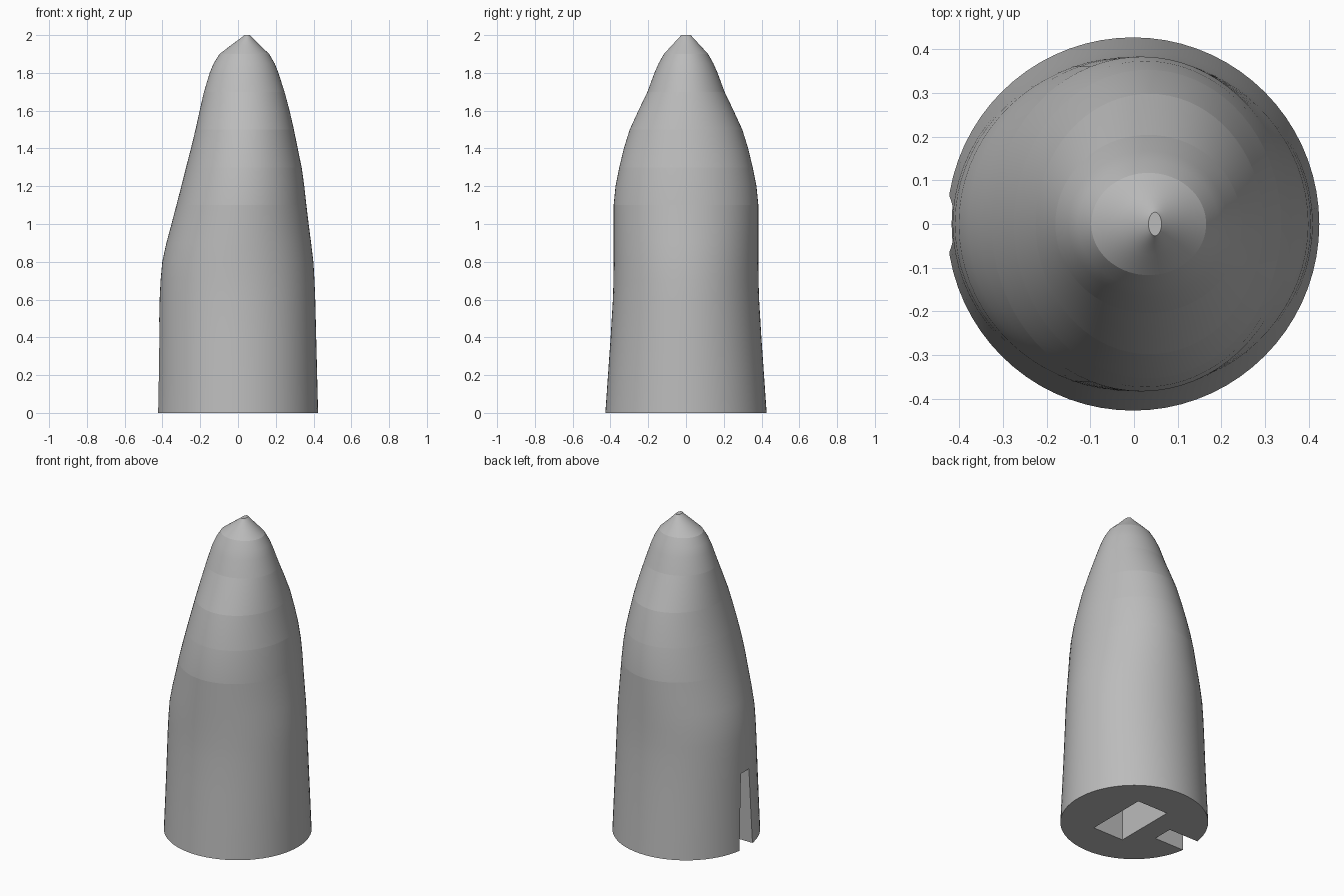
import bpy, bmesh
from math import cos, sin, pi, radians

cube = bpy.data.objects.get("Cube")
if cube:
    bpy.data.objects.remove(cube, do_unlink=True)

grey = bpy.data.materials.new("plain grey")
grey.use_nodes = True
GREY = (0.5, 0.5, 0.5, 1)
grey.diffuse_color = GREY
grey.node_tree.nodes["Principled BSDF"].inputs["Base Color"].default_value = GREY


def loft(name, rings, crease=()):
    """Skin a closed solid through rings of points, with creases at some rings."""
    bm = bmesh.new()
    loops = [[bm.verts.new(p) for p in ring] for ring in rings]
    count = len(loops[0])
    for low, high in zip(loops, loops[1:]):
        for i in range(count):
            j = (i + 1) % count
            bm.faces.new((low[i], low[j], high[j], high[i]))
    bm.faces.new(loops[0][::-1])
    bm.faces.new(loops[-1])
    for k in crease:
        for i in range(count):
            bm.edges.get((loops[k][i], loops[k][(i + 1) % count])).smooth = False
    bmesh.ops.recalc_face_normals(bm, faces=bm.faces)
    mesh = bpy.data.meshes.new(name)
    bm.to_mesh(mesh)
    bm.free()
    mesh.materials.append(grey)
    obj = bpy.data.objects.new(name, mesh)
    bpy.context.collection.objects.link(obj)
    return obj


def ellipse(z, left, right, depth, sides=72):
    mid, half = (left + right) / 2, (right - left) / 2
    return [(mid + half * cos(2 * pi * i / sides), depth * sin(2 * pi * i / sides), z)
            for i in range(sides)]


def rectangle(z, x0, x1, half):
    return [(x0, -half, z), (x1, -half, z), (x1, half, z), (x0, half, z)]


# Leaning shell: height, left edge, right edge, half depth
sections = [
    (0.0, -.428, .424, .427), (0.2, -.423, .419, .413), (0.4, -.419, .414, .399),
    (0.6, -.415, .409, .387), (0.7, -.410, .405, .384), (0.8, -.401, .399, .383),
    (0.9, -.379, .387, .383), (1.0, -.352, .374, .383), (1.1, -.326, .362, .383),
    (1.2, -.300, .351, .373), (1.3, -.275, .337, .353), (1.4, -.249, .316, .329),
    (1.5, -.225, .296, .298), (1.6, -.203, .273, .252), (1.7, -.180, .246, .204),
    (1.8, -.150, .214, .167), (1.85, -.129, .194, .145), (1.9, -.098, .165, .117),
    (1.95, -.032, .112, .071), (1.99, .022, .073, .034), (2.0, .033, .063, .027),
]
creases = [k for k, s in enumerate(sections) if s[0] in (1.1, 1.3, 1.5, 1.7, 1.9)]
body = loft("shell_body", [ellipse(*s) for s in sections], creases)

# Tapered side slot and rectangular base pocket
slot = loft("slot_cutter", [rectangle(-.02, -.6, -.215, .066), rectangle(.48, -.6, -.215, .04)])
pocket = loft("pocket_cutter", [rectangle(-.02, -.08, .135, .2), rectangle(.5, -.08, .135, .2)])

bpy.ops.object.select_all(action='DESELECT')
bpy.context.view_layer.objects.active = body
body.select_set(True)
for cutter in (slot, pocket):
    cut = body.modifiers.new(cutter.name, 'BOOLEAN')
    cut.operation = 'DIFFERENCE'
    cut.solver = 'EXACT'
    cut.object = cutter
    bpy.ops.object.modifier_apply(modifier=cut.name)
    bpy.data.objects.remove(cutter, do_unlink=True)

bpy.ops.object.shade_smooth_by_angle(angle=radians(30), keep_sharp_edges=True)
